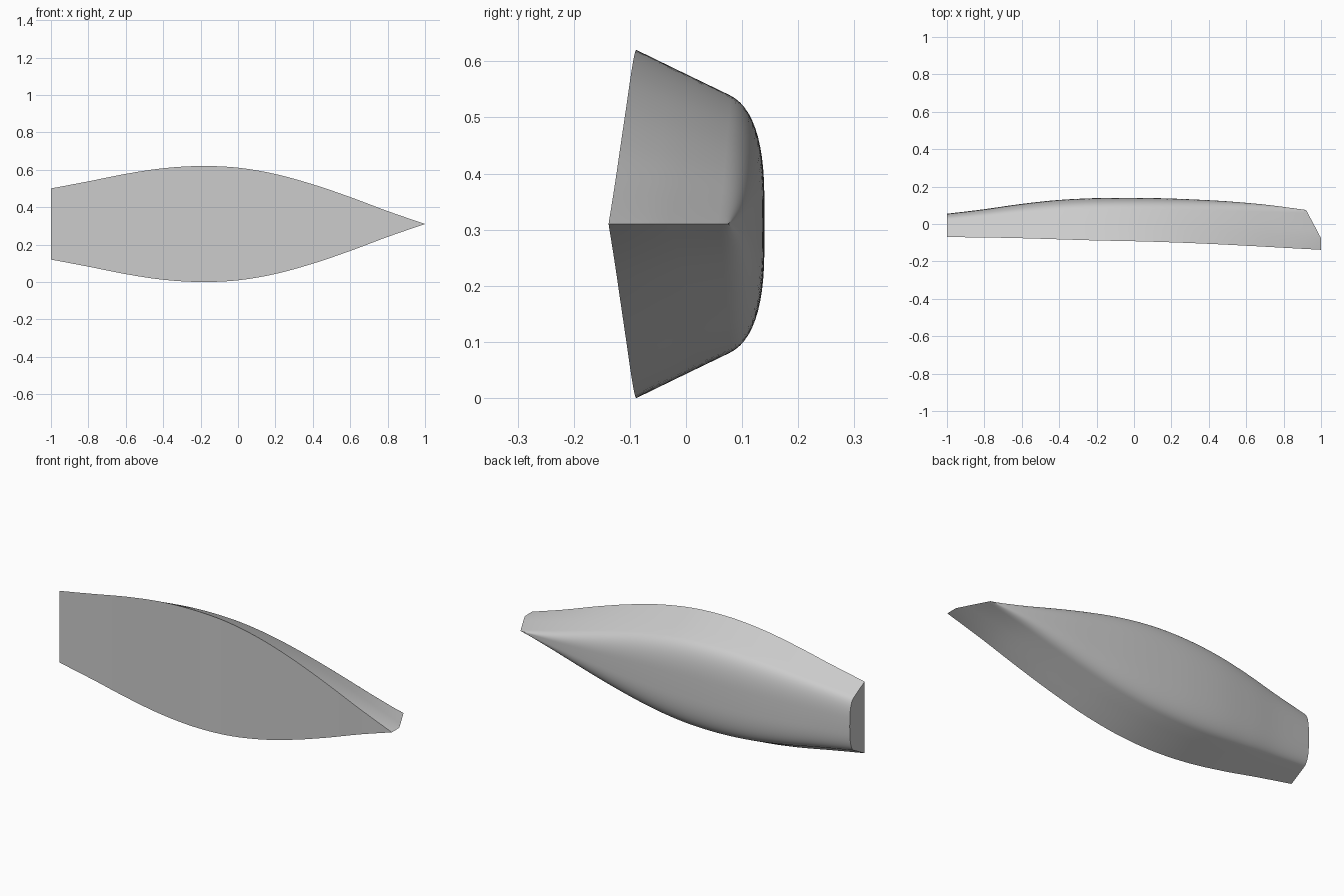
import bpy, bmesh, math

cube = bpy.data.objects.get("Cube")
if cube:
    bpy.data.objects.remove(cube)

# Hull lines at equal stations from transom to bow
HALF_BEAM = [.19, .228, .268, .298, .31, .301, .267, .212, .144, .069, 0]
SHEER_Y = [-.07, -.072, -.076, -.082, -.088, -.092, -.098, -.106, -.116, -.127, -.138]
KEEL_Y = [.055, .078, .105, .126, .137, .14, .138, .131, .12, .102, .075]
CENTRE_Z = .31
STATIONS, ARC = 60, 12


def sample(line, u):
    """Smooth curve through evenly spaced values."""
    n = len(line) - 1
    i = min(int(u * n), n - 1)
    t = u * n - i
    b, c = line[i], line[i + 1]
    a = line[i - 1] if i else 2 * b - c
    d = line[i + 2] if i + 2 <= n else 2 * c - b
    return b + t / 2 * (c - a + t * (2*a - 5*b + 4*c - d + t * (3*(b - c) + d - a)))


def mix(p, q, t):
    return tuple(a + (b - a) * t for a, b in zip(p, q))


def half_section(u):
    """Sheer to keel: flared side, round bilge, nearly flat bottom."""
    w, keel = sample(HALF_BEAM, u), sample(KEEL_Y, u)
    sheer = (w, sample(SHEER_Y, u))
    corner = (w * .65, keel - .003 * (1 - u))
    base = (0, keel)
    start = mix(sheer, corner, .74 + .18 * u ** 6)
    end = mix(corner, base, .72)
    points = [sheer, mix(sheer, corner, .29), mix(sheer, corner, .5)]
    for k in range(ARC + 1):
        t = k / ARC
        points.append(mix(mix(start, corner, t), mix(corner, end, t), t))
    return points + [base]


def place(bm, u, side, point):
    """Rake the stations so the last one follows the stem."""
    w, y = point
    stem_x = 1 - .08 * max(0, y + .075) / .15
    return bm.verts.new((-1 + u * (stem_x + 1), y, CENTRE_Z + side * w))


bm = bmesh.new()
rings = []
for i in range(STATIONS + 1):
    u = i / STATIONS
    half = half_section(u)
    ring = [place(bm, u, 1, p) for p in half]
    ring += [place(bm, u, -1, p) for p in reversed(half[:-1])]
    rings.append(ring)

# Closing each ring from last to first point makes the deck
for r, s in zip(rings, rings[1:]):
    for j in range(len(r)):
        k = (j + 1) % len(r)
        bm.faces.new((r[j], r[k], s[k], s[j]))
bm.faces.new(rings[0])  # transom

bmesh.ops.remove_doubles(bm, verts=bm.verts, dist=.0001)
bmesh.ops.dissolve_degenerate(bm, dist=.0001, edges=bm.edges)
bmesh.ops.recalc_face_normals(bm, faces=bm.faces)
mesh = bpy.data.meshes.new("boat_hull")
bm.to_mesh(mesh)
bm.free()

# Single grey colour
grey = bpy.data.materials.new("light_grey")
grey.use_nodes = True
grey.diffuse_color = (.6, .6, .6, 1)
grey.node_tree.nodes["Principled BSDF"].inputs["Base Color"].default_value = (.6, .6, .6, 1)
mesh.materials.append(grey)

hull = bpy.data.objects.new("boat_hull", mesh)
bpy.context.collection.objects.link(hull)
bpy.ops.object.select_all(action='DESELECT')
hull.select_set(True)
bpy.context.view_layer.objects.active = hull
bpy.ops.object.shade_smooth_by_angle(angle=math.radians(35))
